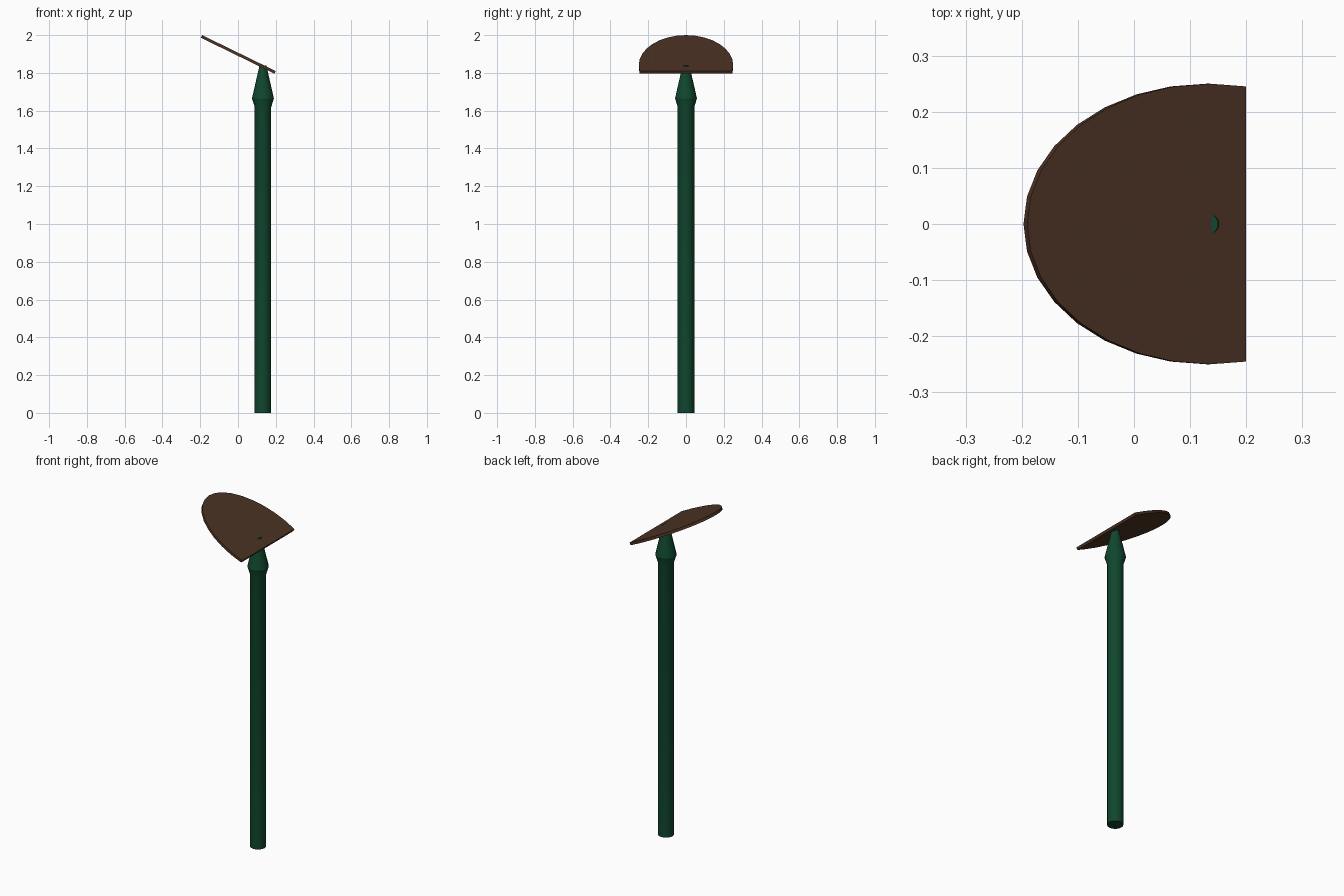
import bpy, bmesh, math
from mathutils import Vector

if "Cube" in bpy.data.objects:
    bpy.data.objects.remove(bpy.data.objects["Cube"])

POST_X = 0.132


def make_object(name, bm, color):
    bmesh.ops.recalc_face_normals(bm, faces=bm.faces)
    mesh = bpy.data.meshes.new(name)
    bm.to_mesh(mesh)
    bm.free()
    obj = bpy.data.objects.new(name, mesh)
    bpy.context.collection.objects.link(obj)
    mat = bpy.data.materials.new(name + "_paint")
    mat.diffuse_color = color
    mat.use_nodes = True
    mat.node_tree.nodes["Principled BSDF"].inputs["Base Color"].default_value = mat.diffuse_color
    mesh.materials.append(mat)
    return obj


def smooth(obj):
    bpy.ops.object.select_all(action='DESELECT')
    obj.select_set(True)
    bpy.context.view_layer.objects.active = obj
    bpy.ops.object.shade_smooth_by_angle(angle=math.radians(25))


# Post with flared collar and tapered tip, lathed from (radius, height) rings
profile = [(0.044, 0), (0.044, 1.62), (0.058, 1.665), (0.018, 1.84)]
SIDES = 16
bm = bmesh.new()
rings = [[bm.verts.new((POST_X + r * math.cos(2 * math.pi * i / SIDES),
                        r * math.sin(2 * math.pi * i / SIDES), z))
          for i in range(SIDES)] for r, z in profile]
for low, high in zip(rings, rings[1:]):
    for i in range(SIDES):
        j = (i + 1) % SIDES
        bm.faces.new((low[i], low[j], high[j], high[i]))
bm.faces.new(rings[0])
bm.faces.new(rings[-1])
smooth(make_object("post", bm, (0.005, 0.062, 0.027, 1)))

# Tilted plate: ellipse cut straight along its low edge, extruded along its normal
TILT = math.radians(26)
offset = Vector((math.sin(TILT), 0, math.cos(TILT))) * 0.0155
bm = bmesh.new()
outline = []
for k in range(-9, 10):
    a = k * math.pi / 16
    x = POST_X - 0.003 - 0.326 * math.cos(a)
    outline.append(bm.verts.new((x, 0.25 * math.sin(a),
                                 1.986 - (x + 0.197) * math.tan(TILT))))
face = bm.faces.new(outline)
# straight edge reaches slightly past the ellipse's widest point
top = bmesh.ops.extrude_face_region(bm, geom=[face], use_keep_orig=True)
bmesh.ops.translate(bm, vec=offset,
                    verts=[g for g in top["geom"] if isinstance(g, bmesh.types.BMVert)])
smooth(make_object("tilted_plate", bm, (0.072, 0.033, 0.018, 1)))
